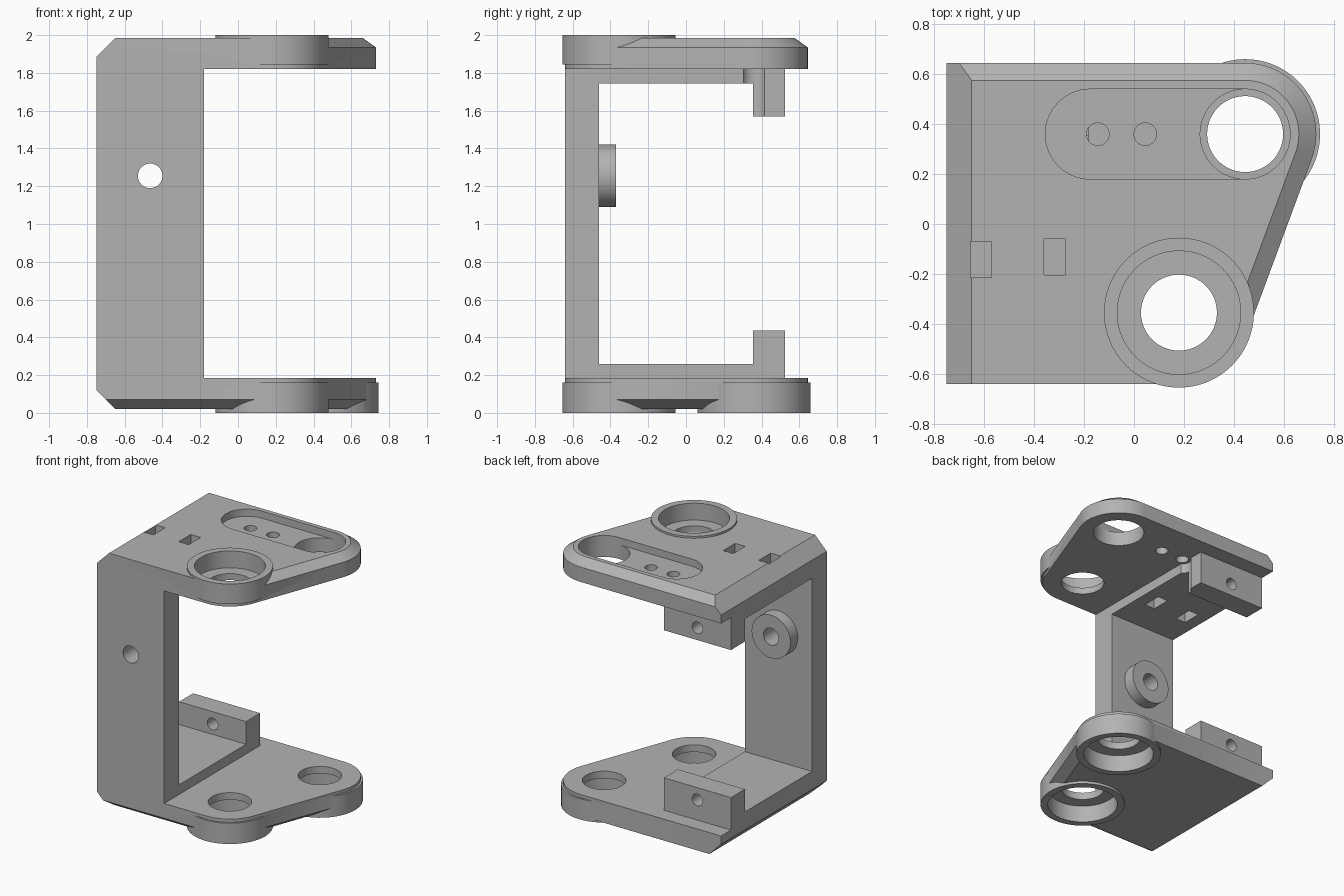
import bpy, bmesh
from math import sin, cos, pi, radians
from mathutils import Vector

if "Cube" in bpy.data.objects:
    bpy.data.objects.remove(bpy.data.objects["Cube"])

FRONT = (0.18, -0.355)    # front bearing centre
BACK = (0.445, 0.36)      # back bearing centre
LEFT, STEP = -0.75, -0.18  # post extent in x
CORNER = 0.285
SEG = 96

grey = bpy.data.materials.new("light grey")
grey.use_nodes = True
grey.diffuse_color = (0.45, 0.45, 0.45, 1)
grey.node_tree.nodes["Principled BSDF"].inputs["Base Color"].default_value = (0.45, 0.45, 0.45, 1)


def loft(name, rings):
    """Closed solid skinned through rings of matching points."""
    bm = bmesh.new()
    loops = [[bm.verts.new(p) for p in ring] for ring in rings]
    for a, b in zip(loops, loops[1:]):
        for i in range(len(a)):
            j = (i + 1) % len(a)
            bm.faces.new((a[i], a[j], b[j], b[i]))
    bm.faces.new(loops[0][::-1])
    bm.faces.new(loops[-1])
    bmesh.ops.recalc_face_normals(bm, faces=bm.faces)
    mesh = bpy.data.meshes.new(name)
    bm.to_mesh(mesh)
    bm.free()
    ob = bpy.data.objects.new(name, mesh)
    bpy.context.collection.objects.link(ob)
    return ob


def arc(centre, radius, start, end, n):
    for i in range(n + 1):
        t = i / n
        r = radius(t) if callable(radius) else radius
        a = radians(start + (end - start) * t)
        yield (centre[0] + r * cos(a), centre[1] + r * sin(a))


def cylinder(name, centre, r, z0, z1):
    ring = list(arc(centre, r, 0, 360, SEG))[:-1]
    return loft(name, [[(x, y, z) for x, y in ring] for z in (z0, z1)])


def cylinder_y(name, x, z, r, y0, y1):
    ring = list(arc((x, z), r, 0, 360, SEG))[:-1]
    return loft(name, [[(a, y, b) for a, b in ring] for y in (y0, y1)])


def box(name, x0, x1, y0, y1, z0, z1):
    base = [(x0, y0), (x1, y0), (x1, y1), (x0, y1)]
    return loft(name, [[(x, y, z) for x, y in base] for z in (z0, z1)])


def outline(front_cut, back_cut, z):
    """Plate outline, each long edge pulled in by its own cut."""
    side = max(front_cut, back_cut)
    pts = [(LEFT, FRONT[1] - CORNER + front_cut)]
    pts += arc(FRONT, lambda t: CORNER - front_cut - (side - front_cut) * t, -90, -20.3, 20)
    pts += arc(BACK, lambda t: CORNER - side - (back_cut - side) * t, -20.3, 90, 32)
    pts.append((LEFT, BACK[1] + CORNER - back_cut))
    return [(x, y, z) for x, y in pts]


def combine(target, tool, operation):
    mod = target.modifiers.new(operation, 'BOOLEAN')
    mod.operation = operation
    mod.solver = 'EXACT'
    mod.object = tool
    bpy.context.view_layer.objects.active = target
    bpy.ops.object.modifier_apply(modifier=mod.name)
    bpy.data.objects.remove(tool)


# C-shaped post with the two clamp blocks, extruded along x
half = [(-0.64, 0.9), (-0.54, 0.9), (-0.46, 0.74), (0.35, 0.74)]
lower = [(-0.64, 0.1), (0.525, 0.1), (0.525, 0.435), (0.355, 0.435), (0.355, 0.26), (-0.46, 0.26)]
upper = [(y, 2.005 - z) for y, z in reversed(lower)]
profile = lower + upper
frame = loft("bracket_frame", [[(x, y, z) for y, z in profile] for x in (LEFT, STEP)])

# Top and bottom plates with sloped outer edges
add = [
    loft("top_plate", [outline(0, 0, 1.82), outline(0, 0, 1.935), outline(0, 0.07, 1.985)]),
    loft("bottom_plate", [outline(0.07, 0, 0.02), outline(0, 0, 0.07), outline(0, 0, 0.185)]),
]
for tool in add:
    combine(frame, tool, 'UNION')

# Long bevels on the outer left edges
for edge, inner in ((1.885, 1.985), (0.12, 0.02)):
    sign = 1 if inner > edge else -1
    tri = [(LEFT - 0.1, edge - 0.1 * sign), (LEFT + 0.2, edge + 0.2 * sign), (LEFT - 0.1, edge + 0.2 * sign)]
    combine(frame, loft("bevel_cutter", [[(x, y, z) for x, z in tri] for y in (-1, 1)]), 'DIFFERENCE')

# Raised bearing rings and the boss behind the post
for tool in (
    cylinder("top_ring", FRONT, 0.30, 1.845, 2.0),
    cylinder("bottom_front_ring", FRONT, 0.30, 0, 0.16),
    cylinder("bottom_back_ring", BACK, 0.30, 0, 0.16),
    cylinder_y("post_boss", -0.465, 1.255, 0.165, -0.5, -0.37),
):
    combine(frame, tool, 'UNION')

# Bearing seats, through holes, pocket, slots and screw holes
slot = list(arc((BACK[0], 0.36), 0.18, -90, 90, 32)) + list(arc((-0.175, 0.36), 0.18, 90, 270, 32))
cuts = [
    cylinder("seat", FRONT, 0.247, 1.87, 2.1),
    cylinder("seat", FRONT, 0.247, -0.1, 0.13),
    cylinder("seat", BACK, 0.247, -0.1, 0.13),
    cylinder("bore", FRONT, 0.152, -0.1, 2.1),
    cylinder("bore", BACK, 0.152, -0.1, 0.5),
    loft("pocket", [[(x, y, z) for x, y in slot] for z in (1.93, 2.1)]),
    cylinder("bore", BACK, 0.18, 1.7, 2.05),
    cylinder("screw", (-0.145, 0.36), 0.065, 1.5, 1.82),
    cylinder("screw", (-0.145, 0.36), 0.045, 1.7, 2.1),
    cylinder("screw", (0.045, 0.36), 0.045, 1.7, 2.1),
    box("strap_slot", -0.655, -0.57, -0.215, -0.07, 1.6, 2.1),
    box("strap_slot", -0.36, -0.275, -0.205, -0.06, 1.6, 2.1),
    cylinder_y("post_hole", -0.465, 1.255, 0.065, -0.8, -0.2),
    cylinder_y("block_hole", -0.465, 0.34, 0.045, 0.2, 0.8),
    cylinder_y("block_hole", -0.465, 1.665, 0.045, 0.2, 0.8),
]
for tool in cuts:
    combine(frame, tool, 'DIFFERENCE')

# Finish: one material, smooth curves with crisp edges
frame.data.materials.clear()
frame.data.materials.append(grey)
for poly in frame.data.polygons:
    poly.material_index = 0
bpy.ops.object.select_all(action='DESELECT')
frame.select_set(True)
bpy.context.view_layer.objects.active = frame
bpy.ops.object.shade_smooth_by_angle(angle=radians(25))
